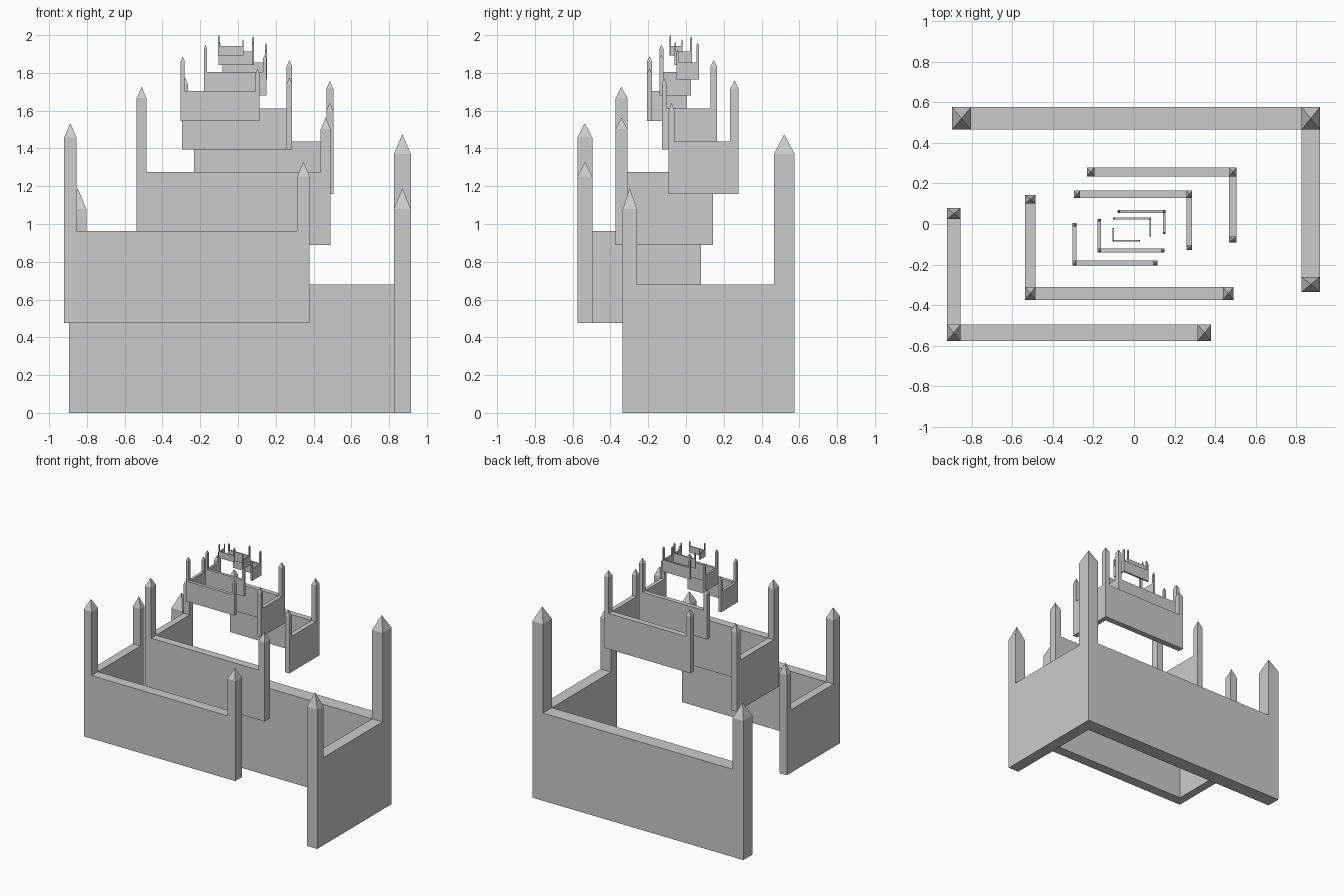
import bpy, bmesh

if "Cube" in bpy.data.objects:
    bpy.data.objects.remove(bpy.data.objects["Cube"])

RATIO = 0.567                      # shrink from one tier to the next in its series
CENTRE = (-0.011, -0.030, 2.054)   # point both spirals converge on


def make_object(name, bm):
    bmesh.ops.recalc_face_normals(bm, faces=bm.faces)
    mesh = bpy.data.meshes.new(name)
    bm.to_mesh(mesh)
    bm.free()
    obj = bpy.data.objects.new(name, mesh)
    bpy.context.collection.objects.link(obj)
    return obj


def l_wall(name):
    # L-shaped wall, outer corner at the origin, arms along -x and -y
    outline = [(0, 0), (-1.81, 0), (-1.81, -0.11), (-0.09, -0.11),
               (-0.09, -0.91), (0, -0.91)]
    bm = bmesh.new()
    base = bm.faces.new([bm.verts.new((x, y, 0)) for x, y in outline])
    top = bmesh.ops.extrude_face_region(bm, geom=[base], use_keep_orig=True)
    verts = [g for g in top["geom"] if isinstance(g, bmesh.types.BMVert)]
    bmesh.ops.translate(bm, verts=verts, vec=(0, 0, 0.68))
    return make_object(name, bm)


def tower(name, x0, x1, y0, y1, shoulder, tip):
    # square shaft rising from the wall top, with a pyramid point
    bm = bmesh.new()
    plan = [(x0, y0), (x1, y0), (x1, y1), (x0, y1)]
    low = [bm.verts.new((x, y, 0.68)) for x, y in plan]
    high = [bm.verts.new((x, y, shoulder)) for x, y in plan]
    apex = bm.verts.new(((x0 + x1) / 2, (y0 + y1) / 2, tip))
    for i in range(4):
        j = (i + 1) % 4
        bm.faces.new((low[i], low[j], high[j], high[i]))
        bm.faces.new((high[i], high[j], apex))
    return make_object(name, bm)


def tier(n):
    k, odd = divmod(n, 2)
    shrink = RATIO ** k
    sign = (-1) ** (k + odd)       # tiers turn half a circle
    size = shrink * (0.718 if odd else 1.0)
    dx, dy, dz = (0.909, 0.545, 1.579) if odd else (0.926, 0.605, 2.054)
    parts = [
        l_wall(f"wall_{n}"),
        tower(f"corner_tower_{n}", -0.09, 0, -0.11, 0, 1.37, 1.475),
        tower(f"long_arm_tower_{n}", -1.81, -1.718, -0.11, 0, 1.08, 1.19),
        tower(f"short_arm_tower_{n}", -0.09, 0, -0.91, -0.835, 1.08, 1.19),
    ]
    for obj in parts:
        obj.location = (CENTRE[0] + sign * dx * shrink,
                        CENTRE[1] + sign * dy * shrink,
                        CENTRE[2] - dz * shrink)
        obj.scale = (sign * size, sign * size, size)


# ten tiers spiralling inwards and upwards
for n in range(10):
    tier(n)
